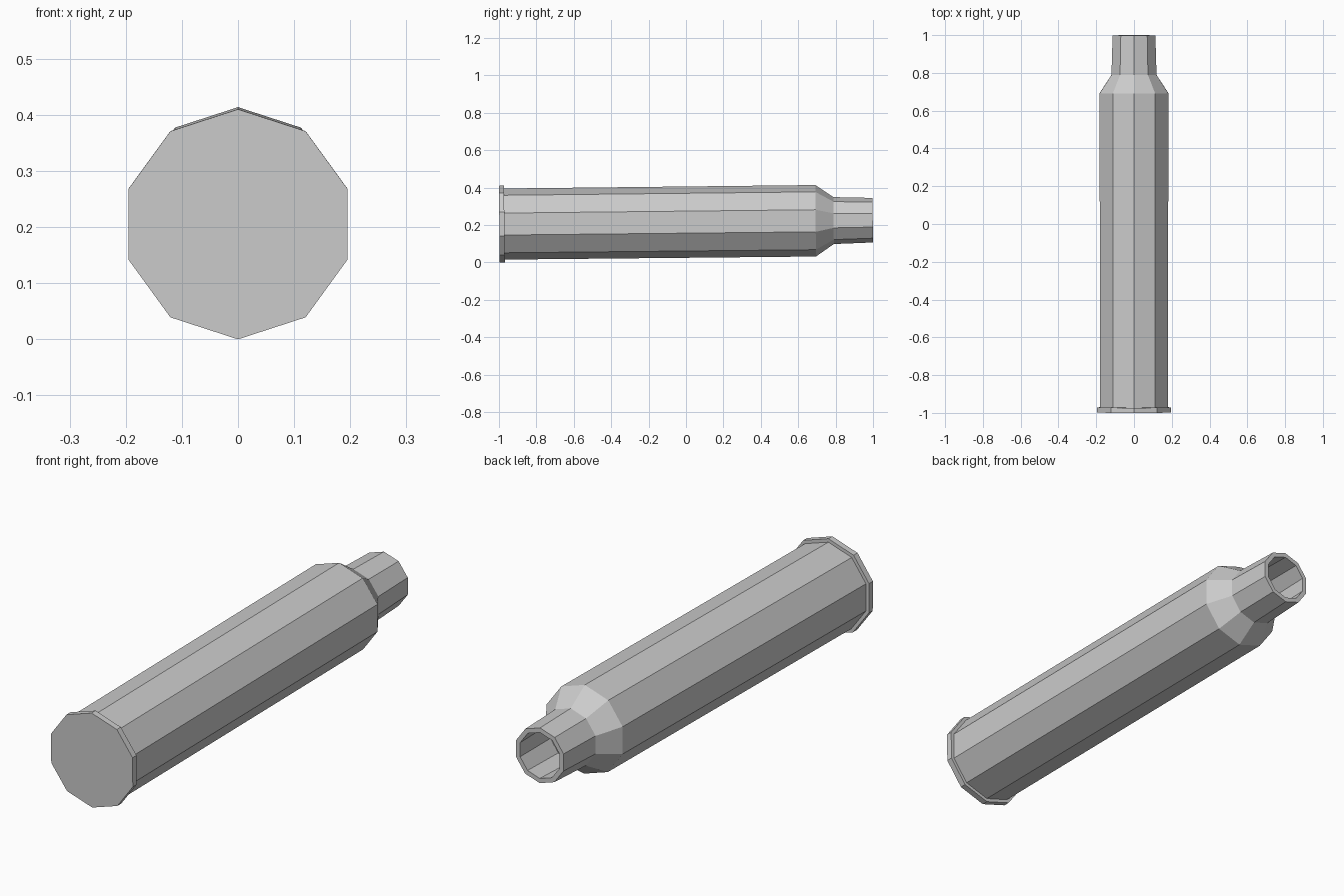
import bpy, bmesh
from math import sin, cos, tau
from mathutils import Matrix

if "Cube" in bpy.data.objects:
    bpy.data.objects.remove(bpy.data.objects["Cube"])

SIDES = 10
TILT = 0.0105  # casing rests on its rim, so the neck end sits slightly higher

# (position along y, radius) from the base, along the outside, then back down the bore
PROFILE = [
    (-0.998, 0.205), (-0.971, 0.205),            # rim
    (-0.971, 0.190), (0.693, 0.191),             # body
    (0.789, 0.1255), (0.9985, 0.119),            # shoulder and neck
    (0.9985, 0.099), (0.785, 0.105),             # mouth and inner neck
    (0.685, 0.170), (-0.93, 0.170),              # inner body
]


def lathe_y(name, profile):
    bm = bmesh.new()
    rings = [[bm.verts.new((r * sin(tau * i / SIDES), y, r * cos(tau * i / SIDES)))
              for i in range(SIDES)] for y, r in profile]
    for a, b in zip(rings, rings[1:]):
        for i in range(SIDES):
            j = (i + 1) % SIDES
            bm.faces.new((a[i], a[j], b[j], b[i]))
    # base cap and floor of the bore
    bm.faces.new(rings[0])
    bm.faces.new(rings[-1])
    bmesh.ops.recalc_face_normals(bm, faces=bm.faces)
    # tilt, then drop onto the ground
    bm.transform(Matrix.Rotation(TILT, 4, 'X'))
    low = min(v.co.z for v in bm.verts)
    bm.transform(Matrix.Translation((0, 0, -low)))
    mesh = bpy.data.meshes.new(name)
    bm.to_mesh(mesh)
    bm.free()
    obj = bpy.data.objects.new(name, mesh)
    bpy.context.collection.objects.link(obj)
    return obj


lathe_y("hollow_casing", PROFILE)
